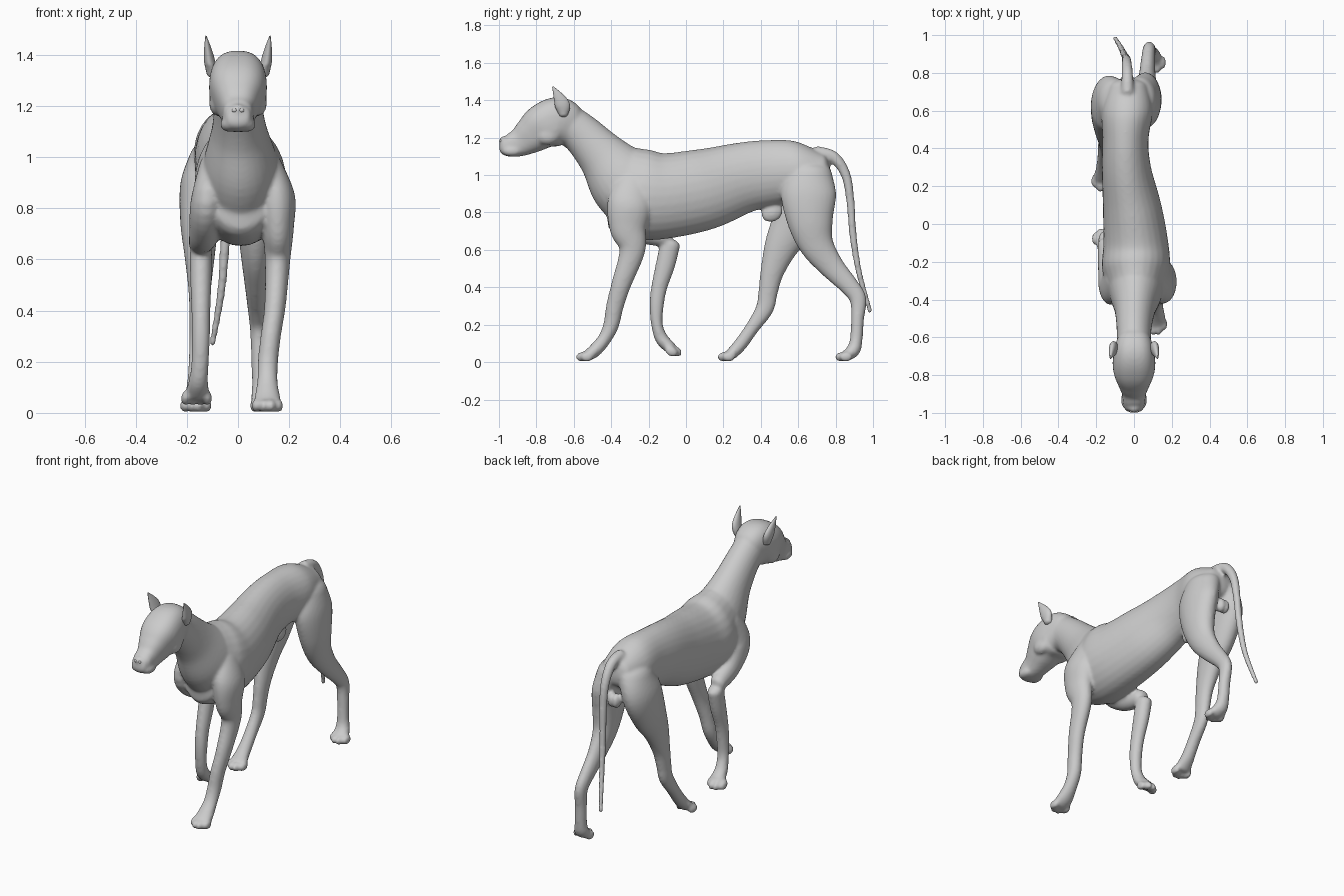
import bpy, bmesh, math
from mathutils import Vector, Matrix

X = Vector((1, 0, 0))
SIDES = 28


def spline(pts, steps=6):
    """Catmull-Rom through rows of (x, y, z, half width, half depth)."""
    out = []
    for i in range(len(pts) - 1):
        a, b = pts[max(i - 1, 0)], pts[i]
        c, d = pts[i + 1], pts[min(i + 2, len(pts) - 1)]
        for s in range(steps):
            t = s / steps
            out.append([0.5 * (2 * q + (r - p) * t + (2 * p - 5 * q + 4 * r - w) * t * t
                               + (3 * q - p - 3 * r + w) * t ** 3)
                        for p, q, r, w in zip(a, b, c, d)])
    out.append(list(pts[-1]))
    return out


def tube(bm, pts, cap=0.7, power=2.0):
    """Closed loft with domed ends; cross-section is a superellipse."""
    rows = spline(pts)
    cs = [Vector(r[:3]) for r in rows]
    n = len(cs)
    tan = [(cs[min(i + 1, n - 1)] - cs[max(i - 1, 0)]).normalized() for i in range(n)]
    rings = [(cs[i], tan[i], rows[i][3], rows[i][4]) for i in range(n)]

    def dome(i, sign):
        c, t, w, d = rings[i]
        k = min(w, d) * cap
        return [(c + t * sign * k * math.sin(a), t, w * math.cos(a), d * math.cos(a))
                for a in (0.4, 0.8, 1.15, 1.45)]
    rings = dome(0, -1)[::-1] + rings + dome(n - 1, 1)
    loops = []
    for c, t, w, d in rings:
        up = t.cross(X).normalized()
        loop = []
        for k in range(SIDES):
            a = 2 * math.pi * k / SIDES
            u, v = math.cos(a), math.sin(a)
            u = math.copysign(abs(u) ** (2 / power), u)
            v = math.copysign(abs(v) ** (2 / power), v)
            loop.append(bm.verts.new(c + X * w * u + up * d * v))
        loops.append(loop)
    faces = [bm.faces.new((l0[k], l0[(k + 1) % SIDES], l1[(k + 1) % SIDES], l1[k]))
             for l0, l1 in zip(loops, loops[1:]) for k in range(SIDES)]
    faces += [bm.faces.new(loops[0]), bm.faces.new(loops[-1])]
    bmesh.ops.recalc_face_normals(bm, faces=faces)


def ball(bm, c, r, tilt=0.0):
    m = Matrix.Translation(c) @ Matrix.Rotation(tilt, 4, 'X') @ Matrix.Diagonal((*r, 1))
    bmesh.ops.create_uvsphere(bm, u_segments=20, v_segments=12, radius=1, matrix=m)


def toes(bm, x, y, z, fwd=-1, tilt=0.0):
    for dx, dy in ((-.043, -.018), (-.015, .006), (.015, .006), (.043, -.018)):
        ball(bm, (x + dx, y + fwd * dy, z), (.019, .036, .027), tilt)


def finish(bm, name):
    me = bpy.data.meshes.new(name)
    bm.to_mesh(me)
    bm.free()
    ob = bpy.data.objects.new(name, me)
    bpy.context.collection.objects.link(ob)
    me.shade_smooth()
    return ob


body = bmesh.new()
# trunk
tube(body, [(-.03, .73, 1.03, .10, .09), (-.035, .6, 1.02, .135, .16),
            (-.045, .45, 1.01, .122, .178), (-.04, .3, .985, .13, .19),
            (-.01, .1, .925, .155, .217), (.01, -.1, .89, .172, .228),
            (.01, -.23, .895, .18, .243), (.01, -.33, .92, .155, .235)], cap=.45)
# neck
tube(body, [(.01, -.22, .86, .155, .2), (.01, -.34, .975, .145, .19),
            (.005, -.45, 1.105, .108, .135), (0, -.56, 1.22, .092, .11),
            (0, -.65, 1.28, .09, .11)])
# head and muzzle
tube(body, [(0, -.61, 1.265, .088, .11), (0, -.68, 1.285, .108, .132),
            (0, -.76, 1.262, .112, .122), (0, -.83, 1.213, .088, .10),
            (0, -.89, 1.175, .065, .077), (0, -.95, 1.158, .058, .06),
            (0, -.98, 1.162, .048, .045)], cap=.35, power=2.5)
# forward front leg
tube(body, [(.11, -.27, .98, .06, .09), (.145, -.3, .85, .078, .12),
            (.155, -.31, .72, .063, .1), (.155, -.287, .6, .05, .07),
            (.145, -.345, .42, .042, .053), (.128, -.38, .3, .04, .047),
            (.117, -.4, .2, .04, .042), (.115, -.435, .125, .04, .036),
            (.115, -.485, .065, .05, .036), (.115, -.525, .036, .055, .03)])
toes(body, .115, -.548, .028)
# lifted front leg: upper arm, then folded forearm
tube(body, [(-.09, -.27, .97, .06, .09), (-.12, -.33, .83, .065, .1),
            (-.13, -.24, .715, .06, .075), (-.145, -.11, .665, .048, .05)])
tube(body, [(-.145, -.085, .63, .044, .054), (-.145, -.11, .52, .042, .052),
            (-.145, -.143, .4, .037, .043), (-.145, -.157, .3, .036, .038),
            (-.148, -.155, .2, .034, .031), (-.155, -.13, .125, .038, .035),
            (-.16, -.085, .078, .047, .033)])
toes(body, -.162, -.06, .057, fwd=1, tilt=-.5)
# trailing hind leg
tube(body, [(.03, .66, 1.02, .085, .12), (.06, .655, .9, .082, .148),
            (.07, .665, .75, .075, .122), (.07, .7, .625, .06, .092),
            (.07, .78, .51, .045, .067), (.075, .875, .405, .037, .051),
            (.08, .92, .335, .034, .045), (.085, .917, .23, .034, .035),
            (.09, .91, .12, .036, .034), (.097, .895, .065, .045, .037),
            (.105, .86, .036, .052, .03)])
toes(body, .108, .837, .028)
# leading hind leg
tube(body, [(-.1, .65, 1.02, .085, .12), (-.14, .64, .9, .085, .145),
            (-.15, .58, .75, .076, .125), (-.15, .51, .62, .06, .092),
            (-.15, .46, .48, .044, .063), (-.153, .438, .37, .037, .052),
            (-.155, .42, .285, .035, .048), (-.158, .355, .185, .036, .037),
            (-.162, .295, .1, .04, .036), (-.165, .245, .045, .052, .032)])
toes(body, -.165, .21, .028)
# tail
tube(body, [(-.035, .7, 1.12, .035, .035), (-.035, .79, 1.095, .03, .032),
            (-.038, .855, 1.0, .026, .026), (-.042, .88, .85, .022, .022),
            (-.05, .893, .68, .02, .02), (-.065, .925, .48, .017, .017),
            (-.1, .985, .27, .013, .013)])
# belly and rear details
ball(body, (-.035, .46, .8), (.028, .06, .05), .5)
for dx in (-.015, .015):
    ball(body, (-.035 + dx, .755, .86), (.025, .035, .045))
# brows, cheeks, lips, nose
for s in (-1, 1):
    ball(body, (s * .06, -.8, 1.305), (.034, .036, .027), .5)
    ball(body, (s * .078, -.74, 1.21), (.035, .06, .05))
    ball(body, (s * .036, -.93, 1.128), (.034, .055, .03))
ball(body, (0, -.975, 1.185), (.03, .025, .023))

dog = finish(body, "dog_body")
# fuse the parts into one soft skin
rm = dog.modifiers.new("fuse", 'REMESH')
rm.mode, rm.voxel_size, rm.use_smooth_shade = 'VOXEL', .009, True
sm = dog.modifiers.new("soften", 'SMOOTH')
sm.factor, sm.iterations = .5, 9
bpy.context.view_layer.objects.active = dog
for name in ("fuse", "soften"):
    bpy.ops.object.modifier_apply(modifier=name)
for v in dog.data.vertices:
    v.co.z = max(v.co.z, 0.003)
dog.data.shade_smooth()

# ears, eyes and nostrils
for s, side in ((-1, "left"), (1, "right")):
    bm = bmesh.new()
    tube(bm, [(s * .1, -.655, 1.325, .022, .025), (s * .11, -.66, 1.37, .022, .04),
              (s * .117, -.68, 1.415, .016, .029), (s * .125, -.712, 1.472, .003, .004)])
    finish(bm, "ear_" + side)
    bm = bmesh.new()
    ball(bm, (s * .06, -.822, 1.289), (.018, .014, .01), .4)
    finish(bm, "eye_" + side)
    bm = bmesh.new()
    ball(bm, (s * .014, -.992, 1.183), (.01, .007, .008))
    finish(bm, "nostril_" + side)
